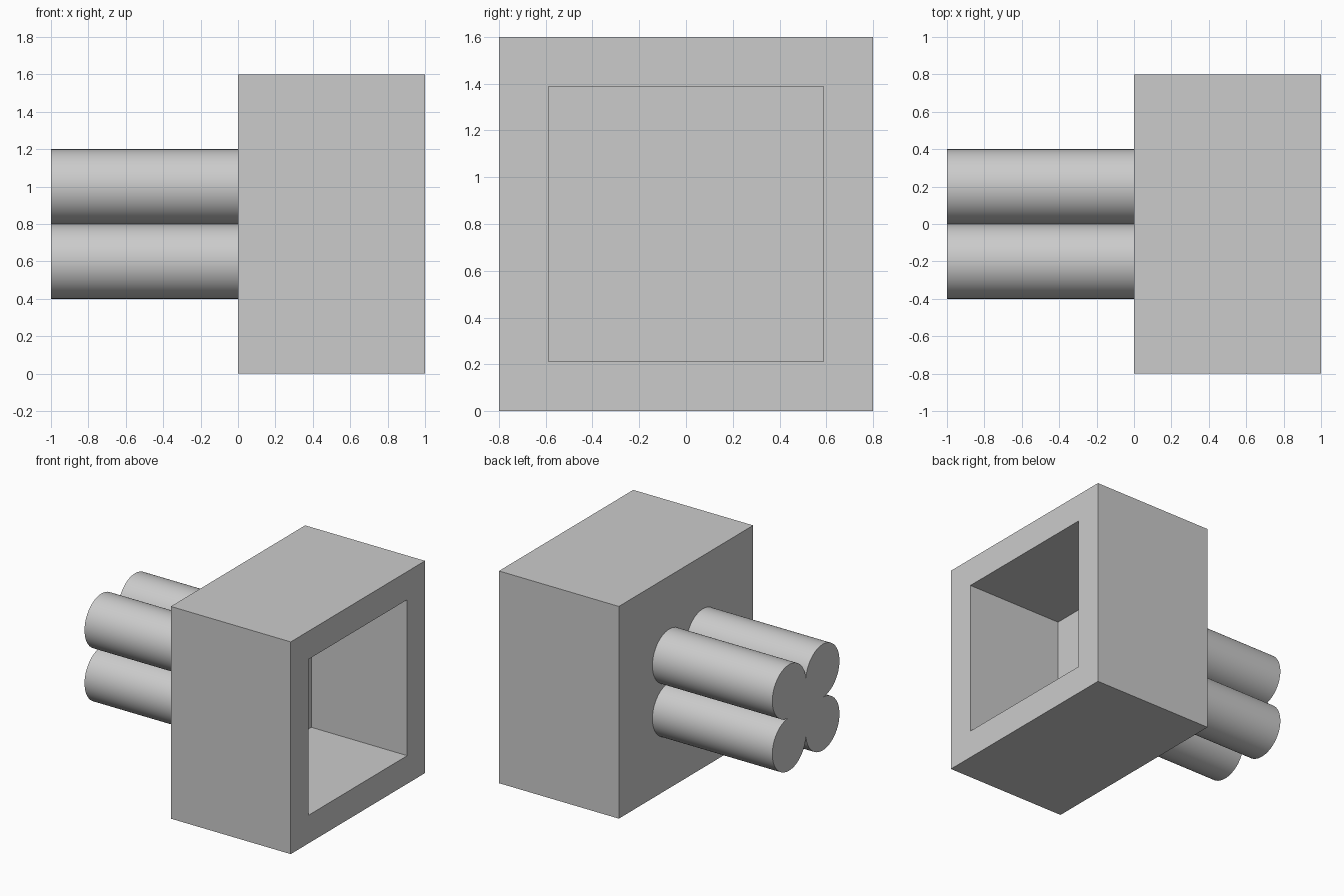
import bpy
import bmesh
import math
from mathutils import Matrix, Vector

cube = bpy.data.objects.get("Cube")
if cube:
    bpy.data.objects.remove(cube, do_unlink=True)

# One grey for everything
grey = bpy.data.materials.new("plain grey")
grey.use_nodes = True
colour = (0.6, 0.6, 0.6, 1)
grey.diffuse_color = colour
grey.node_tree.nodes["Principled BSDF"].inputs["Base Color"].default_value = colour


def add_object(name, bm):
    bmesh.ops.recalc_face_normals(bm, faces=bm.faces)
    mesh = bpy.data.meshes.new(name)
    bm.to_mesh(mesh)
    bm.free()
    mesh.materials.append(grey)
    obj = bpy.data.objects.new(name, mesh)
    bpy.context.collection.objects.link(obj)
    return obj


# Housing: a block with a square pocket pushed into its +x side
bm = bmesh.new()
bmesh.ops.create_cube(bm, size=1, matrix=Matrix.Translation((0.5, 0, 0.8))
                      @ Matrix.Diagonal((1, 1.6, 1.6, 1)))
bm.normal_update()
mouth = max(bm.faces, key=lambda f: f.calc_center_median().x)
bmesh.ops.inset_region(bm, faces=[mouth], thickness=0.3)
floor = bmesh.ops.extrude_face_region(bm, geom=[mouth])
bmesh.ops.translate(bm, vec=(-0.8, 0, 0),
                    verts=[v for v in floor["geom"] if isinstance(v, bmesh.types.BMVert)])
bmesh.ops.delete(bm, geom=[f for f in bm.faces if f == mouth], context="FACES")
add_object("housing", bm)

# Prongs: one clover-shaped outline of four touching round rods, extruded along x
bm = bmesh.new()
radius, steps = 0.2, 48
outline = []
for quarter in range(4):
    middle = math.pi * (0.25 + quarter * 0.5)
    centre = Vector((math.cos(middle), math.sin(middle))) * radius * math.sqrt(2)
    for i in range(steps):
        a = middle + math.pi * 1.5 * (i / steps - 0.5)
        p = centre + radius * Vector((math.cos(a), math.sin(a)))
        outline.append(bm.verts.new((-1, p.x, 0.8 + p.y)))
end = bm.faces.new(outline)
body = bmesh.ops.extrude_face_region(bm, geom=[end])
bmesh.ops.translate(bm, vec=(1, 0, 0),
                    verts=[v for v in body["geom"] if isinstance(v, bmesh.types.BMVert)])
prongs = add_object("prong_cluster", bm)

bpy.ops.object.select_all(action="DESELECT")
prongs.select_set(True)
bpy.context.view_layer.objects.active = prongs
bpy.ops.object.shade_smooth_by_angle(angle=math.radians(30))
